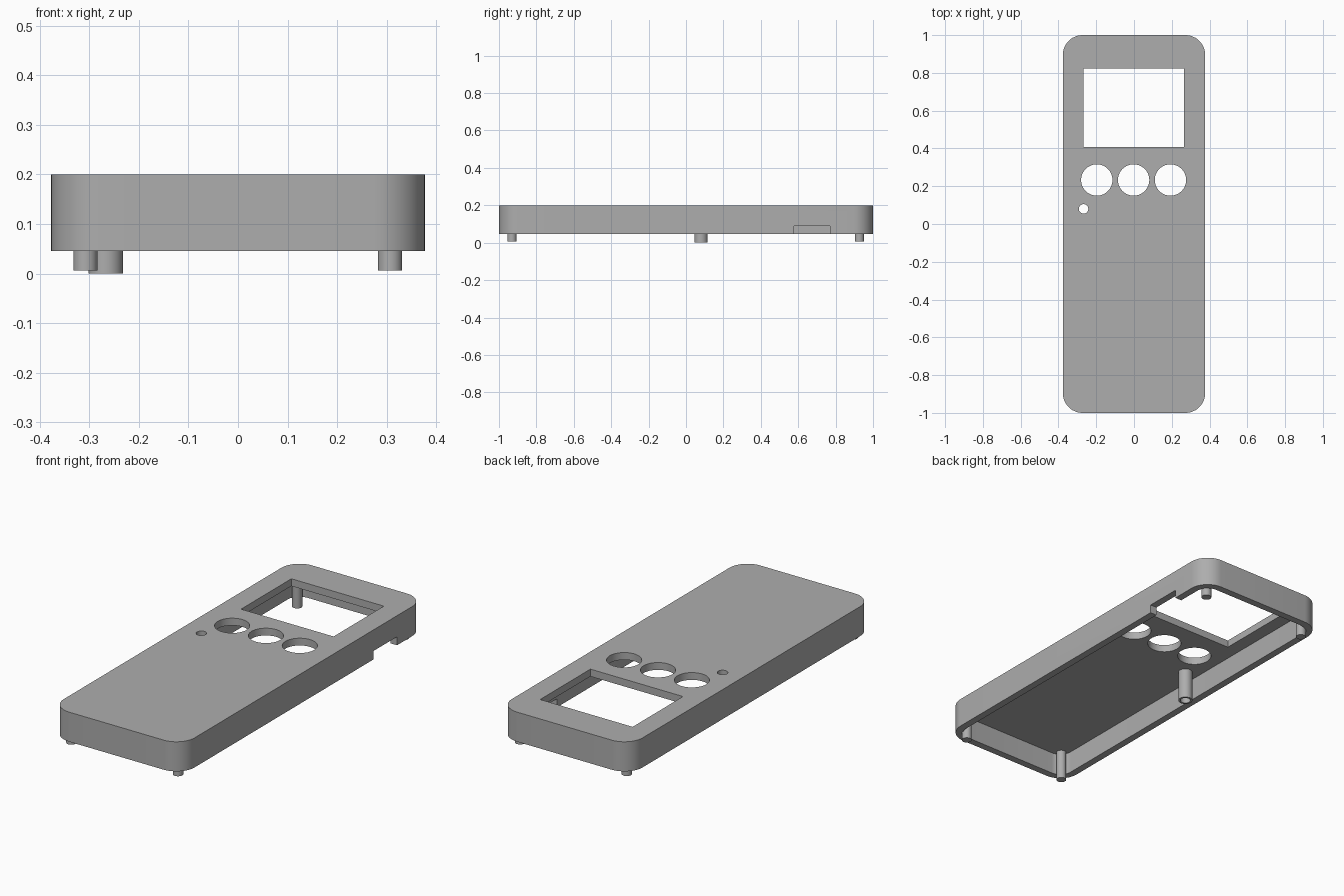
import bpy, bmesh, math
from mathutils import Matrix

old = bpy.data.objects.get("Cube")
if old:
    bpy.data.objects.remove(old)

grey = bpy.data.materials.new("plain grey")
grey.use_nodes = True
colour = (0.42, 0.42, 0.42, 1)
grey.diffuse_color = colour
grey.node_tree.nodes["Principled BSDF"].inputs["Base Color"].default_value = colour

BOTTOM, TOP = 0.046, 0.2
WALL = 0.038
HALF_X, HALF_Y, RADIUS = 0.377, 1.0, 0.105


def make_object(name, bm):
    bmesh.ops.recalc_face_normals(bm, faces=bm.faces)
    mesh = bpy.data.meshes.new(name)
    bm.to_mesh(mesh)
    bm.free()
    mesh.materials.append(grey)
    obj = bpy.data.objects.new(name, mesh)
    bpy.context.collection.objects.link(obj)
    return obj


def prism(name, outline, z0, z1):
    bm = bmesh.new()
    face = bm.faces.new([bm.verts.new((x, y, z0)) for x, y in outline])
    top = bmesh.ops.extrude_face_region(bm, geom=[face])["geom"]
    verts = [v for v in top if isinstance(v, bmesh.types.BMVert)]
    bmesh.ops.translate(bm, verts=verts, vec=(0, 0, z1 - z0))
    return make_object(name, bm)


def rounded_outline(hx, hy, r, steps=12):
    points = []
    for quarter, (sx, sy) in enumerate([(1, 1), (-1, 1), (-1, -1), (1, -1)]):
        for i in range(steps + 1):
            a = (quarter + i / steps) * math.pi / 2
            points.append((sx * (hx - r) + r * math.cos(a),
                           sy * (hy - r) + r * math.sin(a)))
    return points


def box(name, x0, x1, y0, y1, z0, z1):
    return prism(name, [(x0, y0), (x1, y0), (x1, y1), (x0, y1)], z0, z1)


def cylinder(name, x, y, r, z0, z1, sides=48):
    bm = bmesh.new()
    bmesh.ops.create_cone(bm, cap_ends=True, segments=sides, radius1=r, radius2=r,
                          depth=z1 - z0,
                          matrix=Matrix.Translation((x, y, (z0 + z1) / 2)))
    return make_object(name, bm)


def cut(target, cutter):
    cutter.hide_render = True
    mod = target.modifiers.new(cutter.name, "BOOLEAN")
    mod.operation = "DIFFERENCE"
    mod.solver = "EXACT"
    mod.object = cutter
    bpy.context.view_layer.objects.active = target
    bpy.ops.object.modifier_apply(modifier=mod.name)
    bpy.data.objects.remove(cutter)


# Open-bottomed shell
case = prism("case_shell", rounded_outline(HALF_X, HALF_Y, RADIUS), BOTTOM, TOP)
cut(case, prism("cavity_cutter",
                rounded_outline(HALF_X - WALL, HALF_Y - WALL, RADIUS - WALL),
                BOTTOM - 0.1, TOP - WALL))

# Screen window, button holes, indicator hole and side port
cut(case, box("window_cutter", -0.268, 0.265, 0.408, 0.822, 0.1, 0.3))
for x in (-0.197, -0.002, 0.193):
    cut(case, cylinder("button_cutter", x, 0.233, 0.083, 0.1, 0.3, 64))
PIN_X, PIN_Y = -0.267, 0.08
cut(case, cylinder("indicator_cutter", PIN_X, PIN_Y, 0.025, 0.1, 0.3))
cut(case, box("port_cutter", 0.3, 0.5, 0.578, 0.77, -0.1, 0.09))

# Hollow light tube below the indicator hole
tube = cylinder("indicator_tube", PIN_X, PIN_Y, 0.035, 0, TOP - WALL)
cut(tube, cylinder("bore_cutter", PIN_X, PIN_Y, 0.025, -0.1, 0.3))

# Corner locating posts
parts = [case, tube]
for x, side in ((-0.308, "right"), (0.307, "left")):
    for y, end in ((-0.931, "front"), (0.927, "back")):
        parts.append(cylinder(f"{end}_{side}_post", x, y, 0.0245, 0.006, TOP - WALL))

# Smooth round walls, crisp edges
bpy.ops.object.select_all(action="DESELECT")
for part in parts:
    part.select_set(True)
bpy.context.view_layer.objects.active = part
bpy.ops.object.shade_smooth_by_angle(angle=math.radians(30))
